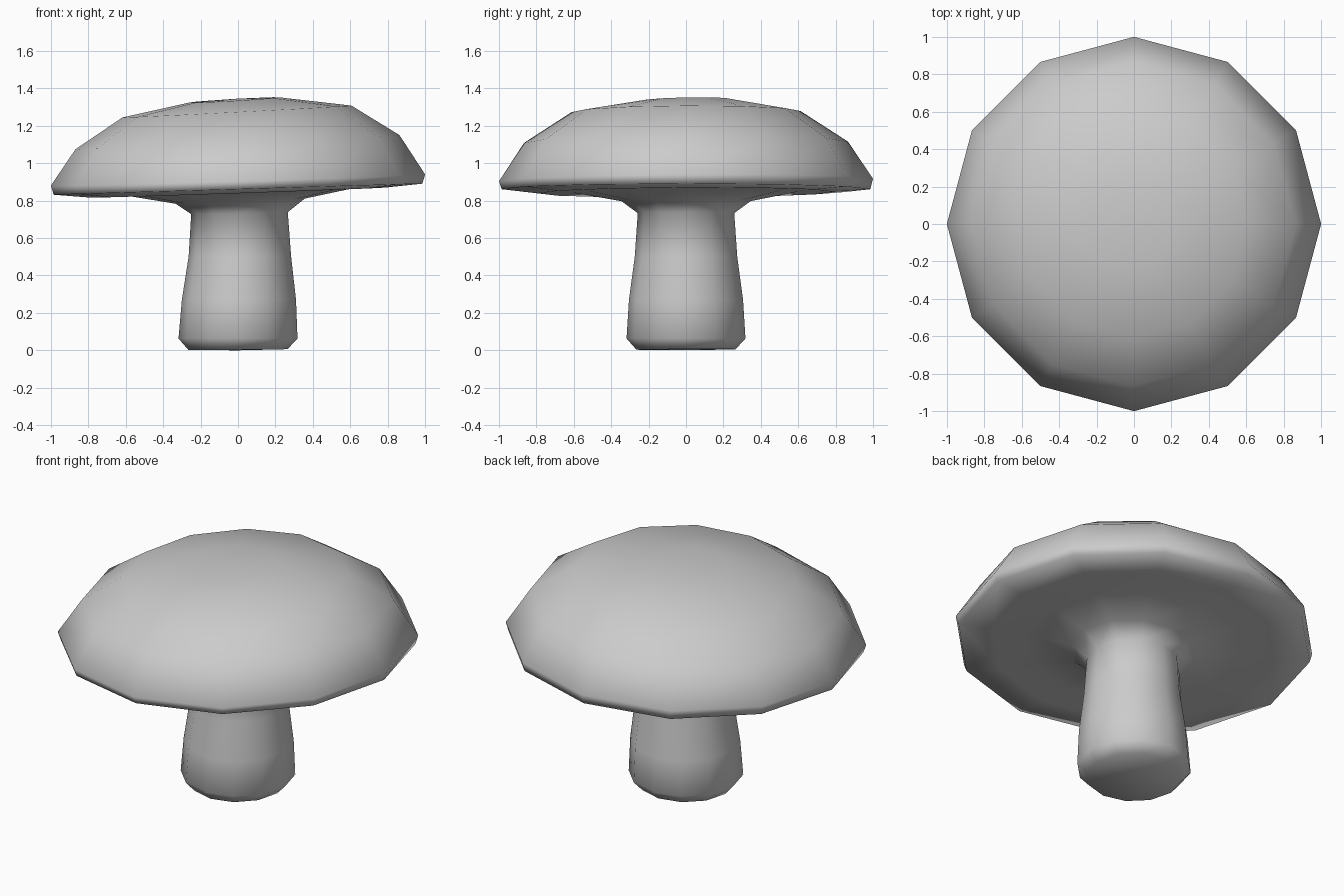
import bpy, bmesh
from math import cos, sin, pi

if "Cube" in bpy.data.objects:
    bpy.data.objects.remove(bpy.data.objects["Cube"])


def lathe(name, rings, sides, start=None, end=None):
    """Skin rings of (radius, height, x tilt, y tilt, x shift); close with pole heights."""
    bm = bmesh.new()
    loops = []
    for r, z, tx, ty, sx in rings:
        loop = []
        for i in range(sides):
            a = 2 * pi * i / sides
            x, y = r * cos(a), r * sin(a)
            loop.append(bm.verts.new((x + sx, y, z + tx * x + ty * y)))
        loops.append(loop)
    for a, b in zip(loops, loops[1:]):
        for i in range(sides):
            j = (i + 1) % sides
            bm.faces.new((a[i], a[j], b[j], b[i]))
    for loop, pole in ((loops[0], start), (loops[-1], end)):
        if pole is not None:
            v = bm.verts.new((0, 0, pole))
            for i in range(sides):
                bm.faces.new((loop[i], loop[(i + 1) % sides], v))
    bmesh.ops.recalc_face_normals(bm, faces=bm.faces)
    me = bpy.data.meshes.new(name)
    bm.to_mesh(me)
    bm.free()
    me.shade_smooth()
    ob = bpy.data.objects.new(name, me)
    bpy.context.collection.objects.link(ob)
    return ob


# One continuous skin: foot, stem, flared neck, underside, lip and slightly tilted dome
lathe("mushroom", [
    (0.265, 0.004, 0.008, 0.004, 0),
    (0.318, 0.063, 0, 0, 0),
    (0.305, 0.27, 0, 0, 0.005),
    (0.274, 0.50, 0, 0, 0.01),
    (0.258, 0.733, 0.02, 0, 0.008),
    (0.345, 0.797, 0.04, 0, 0.012),
    (0.60, 0.845, 0.033, 0.005, 0.01),
    (0.79, 0.843, 0.034, 0.005, 0),
    (0.985, 0.861, 0.030, 0.0, 0),
    (1.00, 0.910, 0.030, 0.007, 0),
    (0.866, 1.112, 0.044, 0.004, -0.003),
    (0.612, 1.276, 0.052, 0.005, -0.006),
    (0.24, 1.338, 0.058, 0.02, -0.02),
], 12, start=0.0, end=1.345)
